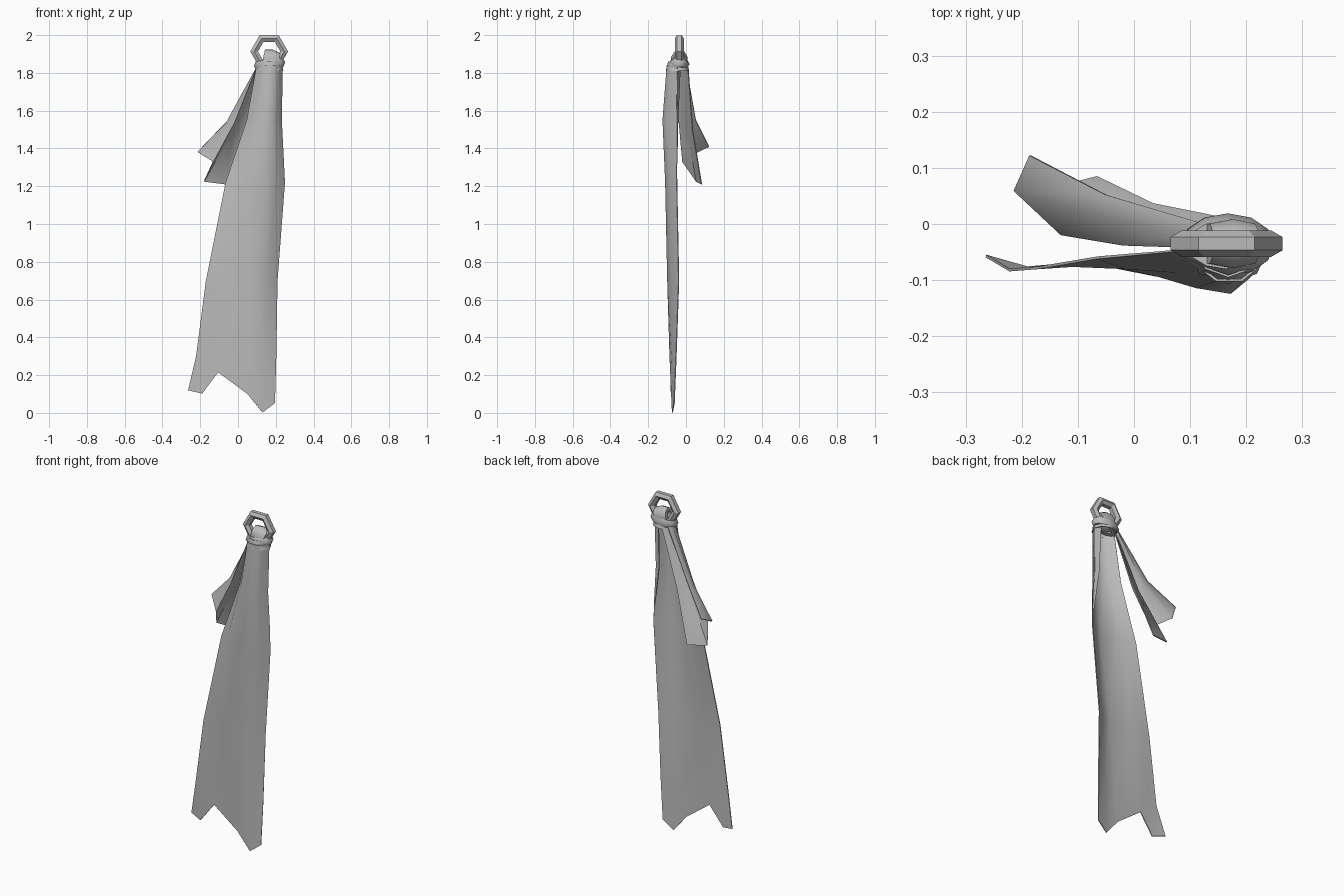
import bpy, bmesh, math
from mathutils import Matrix, Vector

if "Cube" in bpy.data.objects:
    bpy.data.objects.remove(bpy.data.objects["Cube"])

grey = bpy.data.materials.new("plain_grey")
grey.diffuse_color = (0.5, 0.5, 0.5, 1)
grey.use_nodes = True
grey.node_tree.nodes["Principled BSDF"].inputs["Base Color"].default_value = grey.diffuse_color


def finish(name, bm, angle, thickness=0.0):
    """Turn a bmesh into a shaded object, optionally with cloth thickness."""
    bmesh.ops.recalc_face_normals(bm, faces=bm.faces)
    mesh = bpy.data.meshes.new(name)
    bm.to_mesh(mesh)
    bm.free()
    obj = bpy.data.objects.new(name, mesh)
    bpy.context.collection.objects.link(obj)
    mesh.materials.append(grey)
    bpy.ops.object.select_all(action='DESELECT')
    obj.select_set(True)
    bpy.context.view_layer.objects.active = obj
    if thickness:
        mod = obj.modifiers.new("thickness", 'SOLIDIFY')
        mod.thickness = thickness
        mod.offset = 0
        bpy.ops.object.modifier_apply(modifier=mod.name)
    bpy.ops.object.shade_smooth_by_angle(angle=math.radians(angle))
    return obj


def sheet(name, rows):
    """Cloth grid through rows of points."""
    bm = bmesh.new()
    grid = [[bm.verts.new(p) for p in row] for row in rows]
    for a, b in zip(grid, grid[1:]):
        for i in range(len(a) - 1):
            bm.faces.new((a[i], a[i + 1], b[i + 1], b[i]))
    finish(name, bm, 50, 0.005)


def band(name, centre, major, minor, segs, sides, rot, angle, phase=0.0):
    """Closed elliptical tube lying in the local XY plane."""
    bm = bmesh.new()
    rings = []
    for i in range(segs):
        u = 2 * math.pi * i / segs
        ring = []
        for j in range(sides):
            v = 2 * math.pi * j / sides + phase
            d = minor[0] * math.cos(v)
            p = Vector(((major[0] + d) * math.cos(u), (major[1] + d) * math.sin(u),
                        minor[1] * math.sin(v)))
            ring.append(bm.verts.new(rot @ p + Vector(centre)))
        rings.append(ring)
    for i in range(segs):
        a, b = rings[i], rings[(i + 1) % segs]
        for j in range(sides):
            k = (j + 1) % sides
            bm.faces.new((a[j], b[j], b[k], a[k]))
    finish(name, bm, angle)


def turn(deg, axis):
    return Matrix.Rotation(math.radians(deg), 3, axis)


# Hexagonal hanging ring
band("hanging_ring", (0.165, -0.035, 1.9134), (0.0796, 0.0796), (0.0235, 0.0235),
     6, 6, turn(90, 'X'), 25, math.radians(30))

# Knot: a loop over the ring and a tilted wrap around it
band("knot_loop", (0.173, -0.035, 1.866), (0.040, 0.028), (0.018, 0.048),
     10, 6, turn(12, 'Y') @ turn(90, 'Y'), 60)
band("knot_wrap", (0.167, -0.037, 1.846), (0.058, 0.030), (0.026, 0.028),
     12, 6, turn(-8, 'Y'), 60)

# Flared gather below the knot
bm = bmesh.new()
bmesh.ops.create_cone(bm, cap_ends=False, segments=8, radius1=1, radius2=0.8, depth=0.05)
bmesh.ops.transform(bm, verts=bm.verts, matrix=Matrix.Translation((0.168, -0.045, 1.835))
                    @ Matrix.Diagonal((0.07, 0.06, 1, 1)))
finish("knot_collar", bm, 50, 0.004)

# Long hanging cloth: height, left x, right x, then depth across the width
columns = (0, 0.16, 0.35, 0.68, 0.86, 1)
spec = [
    (1.84, 0.100, 0.235, (-0.045, -0.080, -0.100, -0.100, -0.080, -0.045)),
    (1.55, 0.048, 0.230, (-0.050, -0.085, -0.112, -0.122, -0.095, -0.050)),
    (1.22, -0.065, 0.247, (-0.060, -0.078, -0.092, -0.108, -0.085, -0.048)),
    (0.70, -0.170, 0.208, (-0.078, -0.074, -0.076, -0.097, -0.075, -0.038)),
    (0.30, -0.222, 0.202, (-0.082, -0.075, -0.070, -0.085, -0.075, -0.052)),
]
rows = [[(l + (r - l) * t, y, z) for t, y in zip(columns, ys)] for z, l, r, ys in spec]
# Torn hem
rows.append([(-0.264, -0.057, 0.12), (-0.19, -0.078, 0.102), (-0.105, -0.072, 0.215),
             (0.05, -0.074, 0.10), (0.13, -0.072, 0.002), (0.195, -0.062, 0.052)])
sheet("long_cloth", rows)

# Narrow turned-back hem on the right edge of the long cloth
sheet("turned_hem", [[(0.235, -0.045, 1.84), (0.20, -0.03, 1.84)],
                     [(0.230, -0.050, 1.55), (0.205, -0.043, 1.55)],
                     [(0.243, -0.050, 1.32), (0.236, -0.048, 1.32)]])

# Short folded tail behind: upper lobe, front spine, lower lobe
sheet("short_tail", [
    [(0.125, 0.000, 1.84), (0.105, -0.015, 1.84), (0.10, -0.040, 1.83),
     (0.12, -0.015, 1.82), (0.15, 0.012, 1.82)],
    [(-0.05, 0.052, 1.55), (-0.062, 0.015, 1.535), (-0.02, -0.036, 1.535),
     (-0.025, 0.008, 1.50), (0.035, 0.035, 1.50)],
    [(-0.185, 0.122, 1.41), (-0.213, 0.06, 1.38), (-0.132, -0.018, 1.33),
     (-0.18, 0.055, 1.225), (-0.065, 0.083, 1.21)],
])
